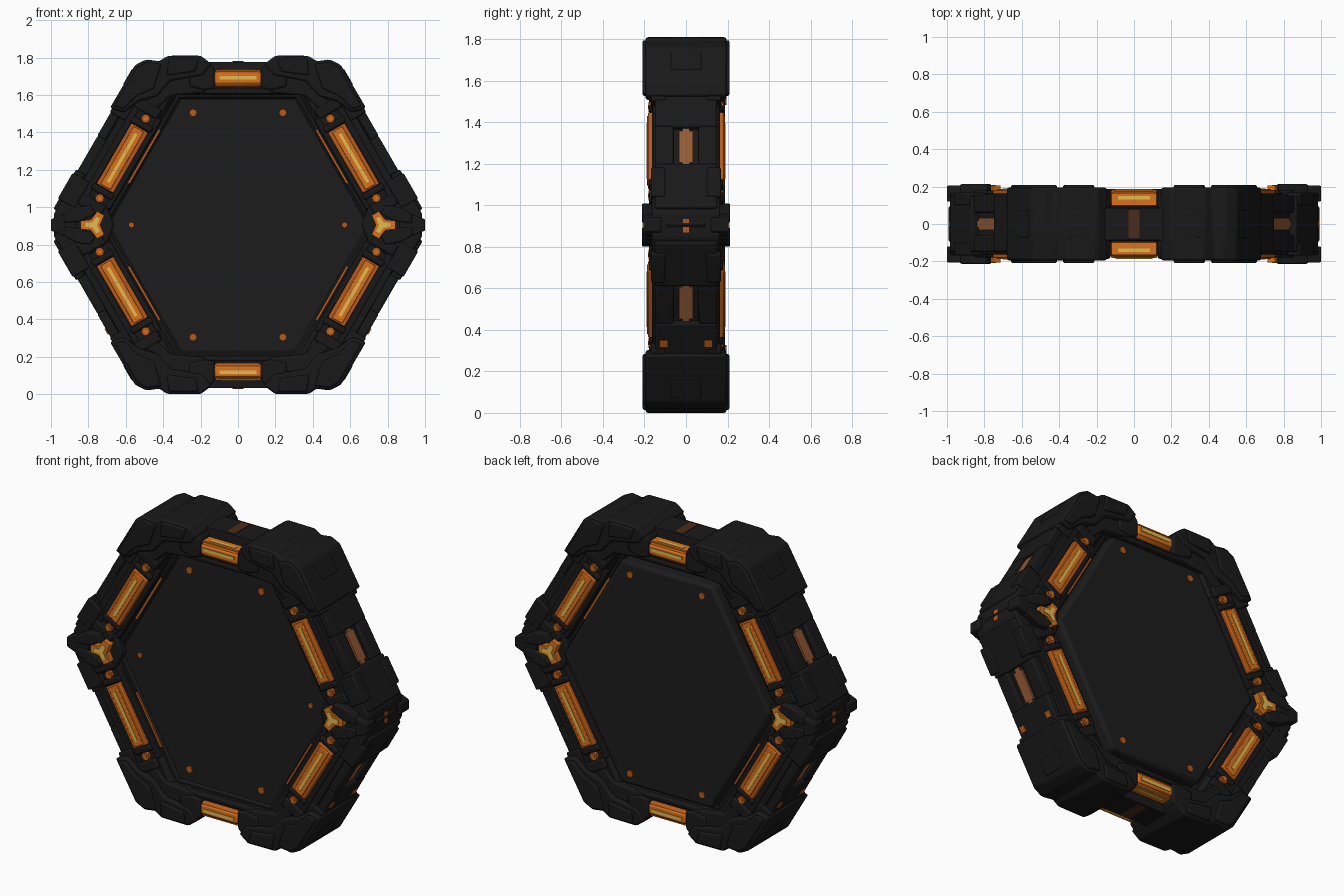
import bpy, bmesh, math

if "Cube" in bpy.data.objects:
    bpy.data.objects.remove(bpy.data.objects["Cube"])

C = 0.905                      # height of the hexagon centre
K = math.sqrt(3) / 2


def material(name, rgb):
    m = bpy.data.materials.new(name)
    m.diffuse_color = (*rgb, 1)
    m.use_nodes = True
    m.node_tree.nodes["Principled BSDF"].inputs["Base Color"].default_value = m.diffuse_color
    return m


FRAME = material("charcoal frame", (0.0095, 0.0095, 0.0095))
PANEL = material("dark panel", (0.0115, 0.0115, 0.0115))
DEEP = material("deep orange", (0.48, 0.10, 0.008))
ORANGE = material("orange glow", (0.68, 0.17, 0.012))
YELLOW = material("yellow core", (0.78, 0.50, 0.08))
RUST = material("dull rust", (0.30, 0.10, 0.033))
BROWN = material("dark brown", (0.075, 0.025, 0.01))


def finish(name, bm, mat, bevel=0):
    bmesh.ops.recalc_face_normals(bm, faces=bm.faces)
    me = bpy.data.meshes.new(name)
    bm.to_mesh(me)
    bm.free()
    ob = bpy.data.objects.new(name, me)
    bpy.context.collection.objects.link(ob)
    me.materials.append(mat)
    if bevel:
        b = ob.modifiers.new("bevel", "BEVEL")
        b.width = bevel
        b.segments = 2
        b.limit_method = "ANGLE"
    bpy.context.view_layer.objects.active = ob
    ob.select_set(True)
    bpy.ops.object.shade_smooth_by_angle(angle=math.radians(30))
    ob.select_set(False)
    return ob


def add_prism(bm, pts, y0, y1):
    a = [bm.verts.new((x, y0, C + z)) for x, z in pts]
    b = [bm.verts.new((x, y1, C + z)) for x, z in pts]
    bm.faces.new(a)
    bm.faces.new(b[::-1])
    for i in range(len(pts)):
        j = (i + 1) % len(pts)
        bm.faces.new((a[i], b[i], b[j], a[j]))


def parts(name, polys, ys, mat, bevel=0, mirror="xz"):
    """Prisms from x,z outlines, mirrored left/right and/or up/down, repeated for each y span."""
    bm = bmesh.new()
    for sx in ((1, -1) if "x" in mirror else (1,)):
        for sz in ((1, -1) if "z" in mirror else (1,)):
            for pts in polys:
                for y0, y1 in ys:
                    add_prism(bm, [(sx * x, sz * z) for x, z in pts], y0, y1)
    return finish(name, bm, mat, bevel)


def both(y0, y1):
    return [(-y1, -y0), (y0, y1)]


def slant(t, r):               # along / outward coordinates on the upper right side
    return (r * K - t * 0.5, r * 0.5 + t * K)


def srect(t0, t1, r0, r1):
    return [slant(t0, r0), slant(t1, r0), slant(t1, r1), slant(t0, r1)]


def rect(x0, x1, z0, z1):
    return [(x0, z0), (x1, z0), (x1, z1), (x0, z1)]


def disc(x, z, r, n=8):
    return [(x + r * math.cos(i * math.tau / n), z + r * math.sin(i * math.tau / n)) for i in range(n)]


def hexagon(rs, rt):           # apothem of slanted sides, apothem of top and bottom
    x = (rs - 0.5 * rt) / K
    return [(rs / K, 0), (x, rt), (-x, rt), (-rs / K, 0), (-x, -rt), (x, -rt)]


# base ring, swept around the hexagon
half = [(0.595, 0.67, 0.112), (0.615, 0.685, 0.130), (0.63, 0.695, 0.130), (0.655, 0.715, 0.158),
        (0.835, 0.745, 0.158), (0.85, 0.75, 0.10), (0.86, 0.872, 0.085)]
profile = half + [(a, b, -y) for a, b, y in reversed(half)]
bm = bmesh.new()
loops = [[bm.verts.new((x, y, C + z)) for x, z in hexagon(a, b)] for a, b, y in profile]
for i, lp in enumerate(loops):
    nx = loops[(i + 1) % len(loops)]
    for k in range(6):
        m = (k + 1) % 6
        bm.faces.new((lp[k], lp[m], nx[m], nx[k]))
finish("hexagon_ring", bm, FRAME)

# centre panel, recessed at the front and raised at the back
parts("centre_panel", [hexagon(0.63, 0.70)], [(-0.116, 0.116)], PANEL, mirror="")
parts("raised_back_panel", [hexagon(0.60, 0.672)], [(0.0, 0.188)], PANEL, 0.02, mirror="")

# armour blocks on the four upper and lower corners
parts("corner_armour", [[(0.14, 0.86), (0.20, 0.905), (0.38, 0.903), (0.42, 0.875), (0.49, 0.885),
                         (0.55, 0.855), (0.685, 0.625), (0.61, 0.60), (0.53, 0.66), (0.43, 0.69),
                         (0.36, 0.77), (0.19, 0.80)]], [(-0.195, 0.195)], FRAME, 0.012)
parts("corner_face_plate", [[(0.41, 0.86), (0.49, 0.87), (0.54, 0.84), (0.66, 0.635), (0.61, 0.62),
                             (0.54, 0.69), (0.45, 0.73)], [(0.21, 0.89), (0.37, 0.89), (0.38, 0.80), (0.23, 0.82)]],
      both(0.18, 0.209), FRAME, 0.008)
parts("corner_inner_step", [[(0.17, 0.80), (0.37, 0.78), (0.44, 0.70), (0.53, 0.62), (0.47, 0.59),
                             (0.36, 0.69), (0.17, 0.71)]], both(0.10, 0.175), FRAME, 0.01)
parts("corner_outer_pad", [srect(0.34, 0.44, 0.88, 0.908), rect(0.22, 0.36, 0.88, 0.905)],
      [(-0.075, 0.075)], FRAME, 0.008)

# tips on the left and right: a shallow block with a narrow fin on each face
parts("tip_block", [[(0.66, 0), (0.70, 0.10), (0.79, 0.16), (0.89, 0.215), (0.985, 0.06),
                     (0.985, -0.06), (0.89, -0.215), (0.79, -0.16), (0.70, -0.10)]],
      [(-0.165, 0.165)], FRAME, 0.012, "x")
parts("tip_face_plate", [[(0.84, 0.02), (0.76, 0.06), (0.79, 0.105), (0.86, 0.095), (0.93, 0.06), (0.93, 0.01)]],
      both(0.15, 0.213), FRAME, 0.008)
parts("tip_fin", [[(0.86, -0.06), (0.94, -0.055), (1.0, -0.03), (1.0, 0.03), (0.94, 0.055), (0.86, 0.06)]],
      both(0.12, 0.205), FRAME, 0.006, "x")
parts("tip_outer_glow", [rect(0.97, 0.988, -0.035, 0.03)], [(-0.014, 0.014)], DEEP, 0, "x")


def star(reach, w):            # three armed glow outline
    out = []
    for k in range(3):
        a = k * math.tau / 3
        for s in (-1, 1):
            out.append((0.77 + reach * math.cos(a) - s * w * math.sin(a),
                        reach * math.sin(a) + s * w * math.cos(a)))
        b = a + math.tau / 6
        out.append((0.77 + 1.5 * w * math.cos(b), 1.5 * w * math.sin(b)))
    return out


parts("tip_star_light", [star(0.072, 0.022)], both(0.15, 0.205), ORANGE, 0, "x")
parts("tip_star_core", [star(0.045, 0.011)], both(0.19, 0.209), YELLOW, 0, "x")

# rails, end collars and outer plates on the four slanted sides
parts("side_rail", [srect(-0.27, 0.28, 0.635, 0.662), srect(-0.30, 0.30, 0.768, 0.80)],
      both(0.12, 0.164), FRAME, 0.005)
parts("side_collar", [srect(0.19, 0.225, 0.65, 0.78), srect(-0.225, -0.19, 0.65, 0.78),
                      srect(0.27, 0.33, 0.66, 0.80), srect(-0.33, -0.27, 0.66, 0.80)],
      both(0.12, 0.178), FRAME, 0.01)
parts("side_outer_plate", [srect(-0.42, -0.175, 0.84, 0.898), srect(0.035, 0.34, 0.84, 0.89)],
      [(-0.15, 0.15)], FRAME, 0.01)
parts("side_edge_plate", [srect(-0.18, 0.04, 0.82, 0.888)], both(0.06, 0.15), FRAME, 0.01)
parts("side_edge_rib", [srect(-0.36, -0.20, 0.80, 0.905), srect(0.18, 0.26, 0.80, 0.895)],
      both(0.10, 0.168), FRAME, 0.008)

# lights on the slanted sides
parts("side_light_base", [srect(-0.187, 0.187, 0.662, 0.766)], both(0.14, 0.183), DEEP, 0.006)
parts("side_light_glow", [srect(-0.178, 0.178, 0.684, 0.746)], both(0.16, 0.188), ORANGE, 0.004)
parts("side_light_core", [srect(-0.15, 0.15, 0.707, 0.724)], both(0.18, 0.191), YELLOW)
parts("side_stud", [disc(*slant(t, 0.712), 0.024) for t in (-0.246, 0.246)], both(0.14, 0.18), DEEP)
parts("side_stud_core", [disc(*slant(t, 0.712), 0.010) for t in (-0.246, 0.246)], both(0.17, 0.183), ORANGE)
parts("side_thin_line", [srect(-0.10, 0.23, 0.611, 0.622)], both(0.125, 0.136), DEEP)
parts("side_outer_glow", [[slant(-0.155, 0.86), slant(-0.155, 0.872), slant(0.02, 0.872), slant(0.02, 0.86)]],
      [(-0.033, 0.033)], RUST)
parts("side_outer_glow_end", [srect(-0.177, 0.037, 0.855, 0.869)], [(-0.018, 0.018)], RUST)
parts("lower_outer_stud", [[(x, -z) for x, z in srect(0.125, 0.16, 0.87, 0.896)]], both(0.09, 0.125), DEEP, 0, "x")

# top and bottom lights with housings
parts("end_light_base", [rect(-0.128, 0.128, 0.737, 0.825)], both(0.09, 0.176), DEEP, 0.02, "z")
parts("end_light_glow", [rect(-0.122, 0.122, 0.755, 0.812)], both(0.15, 0.183), ORANGE, 0.008, "z")
parts("end_light_top_glow", [rect(-0.12, 0.12, 0.81, 0.829)], both(0.10, 0.165), ORANGE, 0, "z")
parts("end_light_top_core", [rect(-0.085, 0.085, 0.82, 0.832)], both(0.132, 0.15), YELLOW, 0, "z")
parts("end_light_core", [rect(-0.10, 0.10, 0.778, 0.796)], both(0.178, 0.187), YELLOW, 0, "z")
parts("end_housing", [[(0.125, 0.73), (0.125, 0.835), (0.16, 0.87), (0.26, 0.86), (0.26, 0.74), (0.18, 0.72)]],
      both(0.05, 0.186), FRAME, 0.012)
parts("end_inner_rail", [rect(-0.22, 0.22, 0.70, 0.728)], both(0.11, 0.168), FRAME, 0.008, "z")
parts("end_outer_glow", [rect(-0.03, 0.03, 0.865, 0.876)], [(-0.075, 0.075)], BROWN, 0, "z")

# studs at the panel corners, front and back
STUDS = [(-0.125, -0.10), (0.15, 0.195)]
parts("panel_stud", [disc(0.24, 0.60, 0.021)], STUDS, DEEP)
parts("panel_side_stud", [disc(0.57, 0, 0.016)], STUDS[:1], DEEP, 0, "x")
